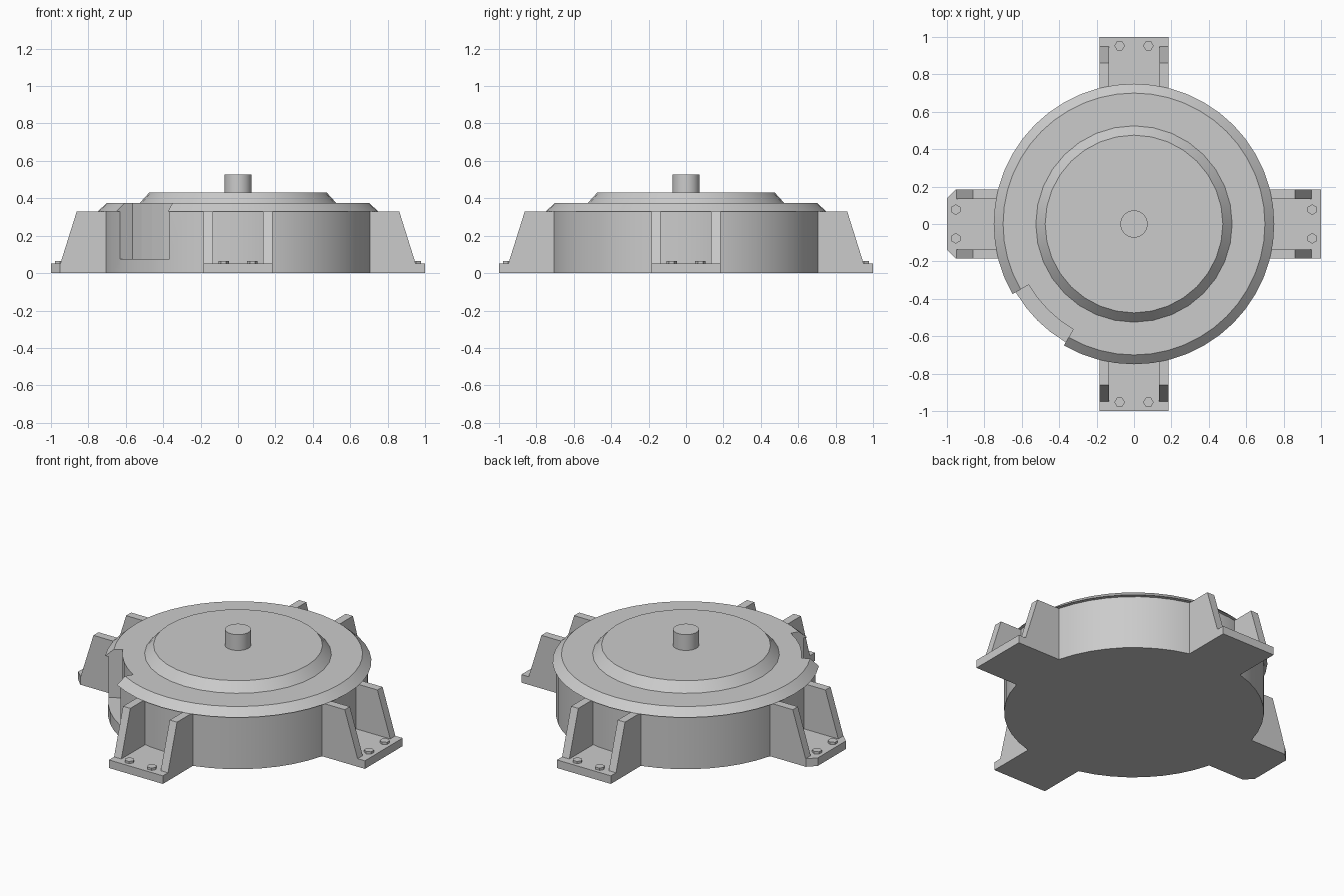
import bpy, bmesh, math
from mathutils import Matrix, Vector

cube = bpy.data.objects.get("Cube")
if cube:
    bpy.data.objects.remove(cube, do_unlink=True)

metal = bpy.data.materials.new("grey metal")
metal.use_nodes = True
GREY = (0.6, 0.6, 0.6, 1)
metal.diffuse_color = GREY
metal.node_tree.nodes["Principled BSDF"].inputs["Base Color"].default_value = GREY


def make_object(name, bm, smooth=False):
    bmesh.ops.recalc_face_normals(bm, faces=bm.faces)
    mesh = bpy.data.meshes.new(name)
    bm.to_mesh(mesh)
    bm.free()
    mesh.materials.append(metal)
    obj = bpy.data.objects.new(name, mesh)
    bpy.context.collection.objects.link(obj)
    if smooth:
        shade(obj)
    return obj


def activate(obj):
    bpy.ops.object.select_all(action='DESELECT')
    obj.select_set(True)
    bpy.context.view_layer.objects.active = obj


def shade(obj):
    activate(obj)
    bpy.ops.object.shade_smooth_by_angle(angle=math.radians(25))


def lathe(name, profile, segments, smooth=True):
    """Closed solid from stacked rings of (radius, height)."""
    bm = bmesh.new()
    rings = []
    for r, z in profile:
        angles = [2 * math.pi * i / segments for i in range(segments)]
        rings.append([bm.verts.new((r * math.cos(a), r * math.sin(a), z)) for a in angles])
    for low, high in zip(rings, rings[1:]):
        for i in range(segments):
            j = (i + 1) % segments
            bm.faces.new((low[i], low[j], high[j], high[i]))
    bm.faces.new(rings[0])
    bm.faces.new(rings[-1])
    return make_object(name, bm, smooth)


def extrude(name, points, direction, turn=Matrix()):
    """Prism from a flat outline, then turned into place."""
    bm = bmesh.new()
    face = bm.faces.new([bm.verts.new(p) for p in points])
    ext = bmesh.ops.extrude_face_region(bm, geom=[face])
    moved = [v for v in ext["geom"] if isinstance(v, bmesh.types.BMVert)]
    bmesh.ops.translate(bm, verts=moved, vec=Vector(direction))
    bmesh.ops.transform(bm, matrix=turn, verts=bm.verts)
    return make_object(name, bm)


# Drum with overhanging bevelled rim
housing = lathe("housing", [(0.73, 0), (0.73, 0.33), (0.75, 0.33), (0.70, 0.375)], 48)

# Recess cut in the front right of the drum
arc = [math.radians(210 + 7.5 * i) for i in range(5)]
outline = [(0.65 * math.cos(a), 0.65 * math.sin(a), 0.075) for a in arc]
outline += [(0.9 * math.cos(a), 0.9 * math.sin(a), 0.075) for a in reversed(arc)]
cutter = extrude("recess_cutter", outline, (0, 0, 0.5))
cutter.hide_render = True
cut = housing.modifiers.new("recess", 'BOOLEAN')
cut.operation = 'DIFFERENCE'
cut.solver = 'EXACT'
cut.object = cutter
activate(housing)
bpy.ops.object.modifier_apply(modifier=cut.name)
bpy.data.objects.remove(cutter, do_unlink=True)
shade(housing)

# Raised cover and central shaft
lathe("cover", [(0.525, 0.37), (0.525, 0.375), (0.475, 0.43)], 32)
lathe("shaft", [(0.073, 0.42), (0.073, 0.528)], 32)

# Four mounting feet, each drawn pointing to the front and turned
HALF, PLATE, RIB = 0.185, 0.05, 0.05
for index, side in enumerate(("front", "left", "back", "right")):
    turn = Matrix.Rotation(index * math.pi / 2, 4, 'Z')
    c = 0.048 if side == "right" else 0
    tip = [(HALF, -1 + c, 0), (HALF - c, -1, 0), (c - HALF, -1, 0), (-HALF, -1 + c, 0)]
    if not c:
        tip = [tip[0], tip[3]]
    extrude(side + "_foot_plate", [(-HALF, -0.69, 0), (HALF, -0.69, 0)] + tip,
            (0, 0, PLATE), turn)
    for s, label in ((-1, "a"), (1, "b")):
        x = s * HALF
        rib = [(x, -0.69, 0.01), (x, -0.69, 0.33), (x, -0.862, 0.33),
               (x, -0.95, PLATE), (x, -0.95, 0.01)]
        extrude(f"{side}_rib_{label}", rib, (-s * RIB, 0, 0), turn)
        bolt = lathe(f"{side}_bolt_{label}", [(0.028, 0.04), (0.028, 0.064)], 6, False)
        bolt.data.transform(turn @ Matrix.Translation((s * 0.077, -0.953, 0)))
